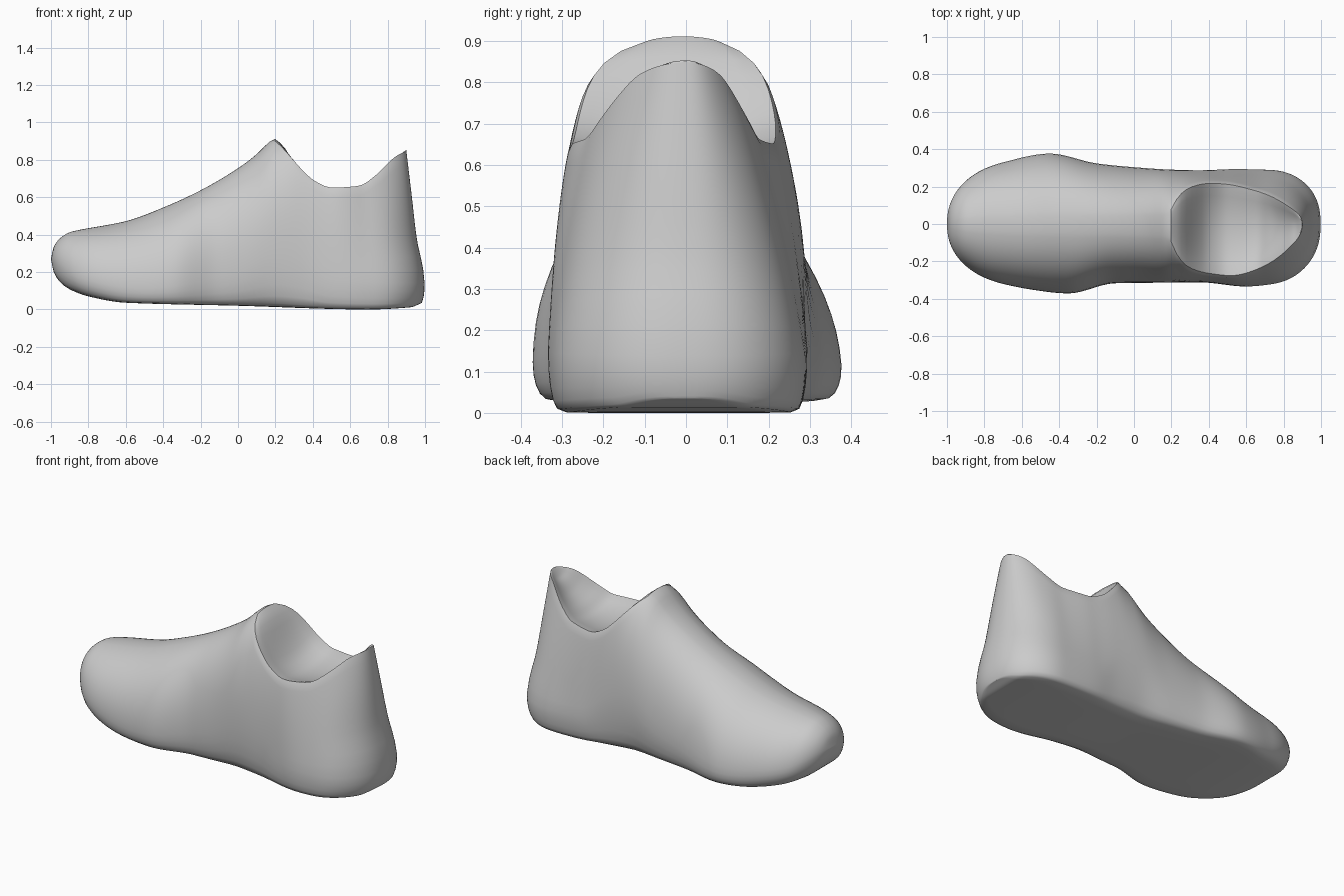
import bpy, bmesh, math

if "Cube" in bpy.data.objects:
    bpy.data.objects.remove(bpy.data.objects["Cube"], do_unlink=True)


def curve(*pts):
    """Smooth monotone interpolation through (position, value) points."""
    n = len(pts)
    d = [(pts[i + 1][1] - pts[i][1]) / (pts[i + 1][0] - pts[i][0]) for i in range(n - 1)]
    m = [d[0]] + [0 if a * b <= 0 else 2 * a * b / (a + b) for a, b in zip(d, d[1:])] + [d[-1]]

    def f(x):
        x = min(max(x, pts[0][0]), pts[-1][0])
        i = 0
        while i < n - 2 and x > pts[i + 1][0]:
            i += 1
        h = pts[i + 1][0] - pts[i][0]
        t = (x - pts[i][0]) / h
        return ((1 + 2 * t) * (1 - t) ** 2 * pts[i][1] + t * (1 - t) ** 2 * h * m[i]
                + t * t * (3 - 2 * t) * pts[i + 1][1] + t * t * (t - 1) * h * m[i + 1])
    return f


# Lengthwise curves of the shoe, toe at -1 and heel at +1
width_left = curve((-1, .34), (-.7, .345), (-.45, .378), (-.2, .325), (0, .305), (.2, .292),
                   (.35, .288), (.55, .295), (.75, .29), (1, .27))
width_right = curve((-1, .33), (-.7, .335), (-.35, .372), (-.1, .317), (.2, .314), (.35, .312),
                    (.6, .335), (.8, .315), (1, .28))
# How strongly each side leans inwards towards the top
taper_left = curve((-.3, .08), (.2, .12), (.35, .17), (.5, .3), (.7, .58), (.85, .66), (1, .66))
taper_right = curve((.2, 0), (.5, .06), (.7, .33), (.85, .43), (1, .45))
sole_ratio = curve((-1, .35), (-.9, .6), (-.75, .77), (-.5, .87), (-.1, .84), (.15, .78),
                   (.4, .86), (.7, .9), (1, .9))
bottom = curve((-1, .27), (-.985, .2), (-.95, .145), (-.9, .108), (-.8, .07), (-.6, .036),
               (0, .02), (.7, .0), (.95, .012), (1, .035))
widest = curve((-1, .27), (-.95, .23), (-.85, .17), (-.5, .11), (0, .2), (.2, .3), (.35, .26),
               (.5, .16), (1, .13))
# Height of the arch that shapes the upper, and of the rim where it is cut open
arch_top = curve((-1, .27), (-.985, .335), (-.95, .382), (-.9, .413), (-.85, .425), (-.6, .472),
                 (-.4, .545), (-.2, .637), (0, .755), (.1, .83), (.17, .9), (.2, .92),
                 (.25, .96), (.3, 1.0), (.5, 1.05), (1, 1.1))
rim = curve((.2, .905), (.25, .855), (.3, .8), (.35, .745), (.4, .7), (.5, .658), (.65, .668),
            (.75, .715), (.85, .775), (.93, .825), (1, .853))
dish = curve((.2, -.012), (.25, -.012), (.3, .025), (.4, .055), (.5, .05), (.7, .05), (.85, .06),
             (.95, .04), (1, 0))
# How far the heel leans forward at each height
lean = curve((0, .03), (.08, .005), (.15, 0), (.25, .015), (.35, .04), (.6, .07), (.85, .1))


def end_round(x):
    toe = max(0, (-.55 - x) / .45)
    heel = max(0, (x - .72) / .28)
    return max(0, 1 - toe ** 2.2) ** (1 / 2.2) * max(0, 1 - heel ** 2.4) ** (1 / 2.4)


LOWER, UPPER, CAP, FLAT = 5, 14, 14, 8


def section(x):
    """Closed ring: sole, one side, collar or instep, other side."""
    zb, zm, zt = bottom(x), widest(x), arch_top(x)
    h = zt - zm
    open_top = x >= .2
    zr = rim(x) if open_top else zm + .985 * h
    depth = dish(x) if open_top else -.015 * h
    n = 2.05 + .35 * min(1, max(0, (x + .4) / .6))
    sides = []
    for width, taper in ((width_left, taper_left), (width_right, taper_right)):
        w = width(x) * end_round(x)
        ws = w * sole_ratio(x)
        pts = []
        # rounded edge from sole to widest line
        for i in range(LOWER):
            a = i / LOWER * math.pi / 2
            pts.append((ws + (w - ws) * math.sin(a) ** .8, zb + (zm - zb) * (1 - math.cos(a))))
        # side wall up to the rim
        r_rim = (zr - zm) / h if h > 1e-6 else 0
        a_max = math.asin(min(1, max(0, r_rim) ** (n / 2)))
        for i in range(UPPER + 1):
            a = a_max * i / UPPER
            r = math.sin(a) ** (2 / n)
            pts.append((w * math.cos(a) ** (2 / n) * (1 - taper(x) * r), zm + h * r))
        sides.append(pts)
    left, right = sides
    yl, yr = left[-1][0], -right[-1][0]
    # dished opening, or closed instep
    cap = []
    for i in range(1, CAP):
        t = i / CAP
        cap.append((yl + (yr - yl) * t, zr - depth * (1 - (2 * t - 1) ** 2)))
    right = [(-y, z) for y, z in reversed(right)]
    y0, y1 = right[-1][0], left[0][0]
    sole = [(y0 + (y1 - y0) * i / FLAT, zb) for i in range(1, FLAT)]
    k = min(1, max(0, (x - .6) / .4))
    k = k * k * (3 - 2 * k)
    return [(x - k * lean(z), y, z) for y, z in left + cap + right + sole]


# Stations are packed towards both ends so the toe and heel round off
STATIONS = 110
xs = [-math.cos(math.pi * i / STATIONS) for i in range(STATIONS + 1)]

bm = bmesh.new()
rings = [[bm.verts.new(p) for p in section(x)] for x in xs]
count = len(rings[0])
for a, b in zip(rings, rings[1:]):
    for i in range(count):
        j = (i + 1) % count
        bm.faces.new((a[i], a[j], b[j], b[i]))
bmesh.ops.remove_doubles(bm, verts=bm.verts, dist=.0004)
bmesh.ops.recalc_face_normals(bm, faces=bm.faces)

mesh = bpy.data.meshes.new("shoe_body")
bm.to_mesh(mesh)
bm.free()
shoe = bpy.data.objects.new("shoe_body", mesh)
bpy.context.collection.objects.link(shoe)

# One plain grey for the whole shoe
grey = bpy.data.materials.new("light_grey")
grey.use_nodes = True
color = (.6, .6, .6, 1)
grey.diffuse_color = color
grey.node_tree.nodes["Principled BSDF"].inputs["Base Color"].default_value = color
mesh.materials.append(grey)

# Soften the collar and blend the surface
smooth = shoe.modifiers.new("soften", 'SMOOTH')
smooth.factor = .5
smooth.iterations = 3

bpy.context.view_layer.objects.active = shoe
shoe.select_set(True)
bpy.ops.object.shade_smooth_by_angle(angle=math.radians(50))
